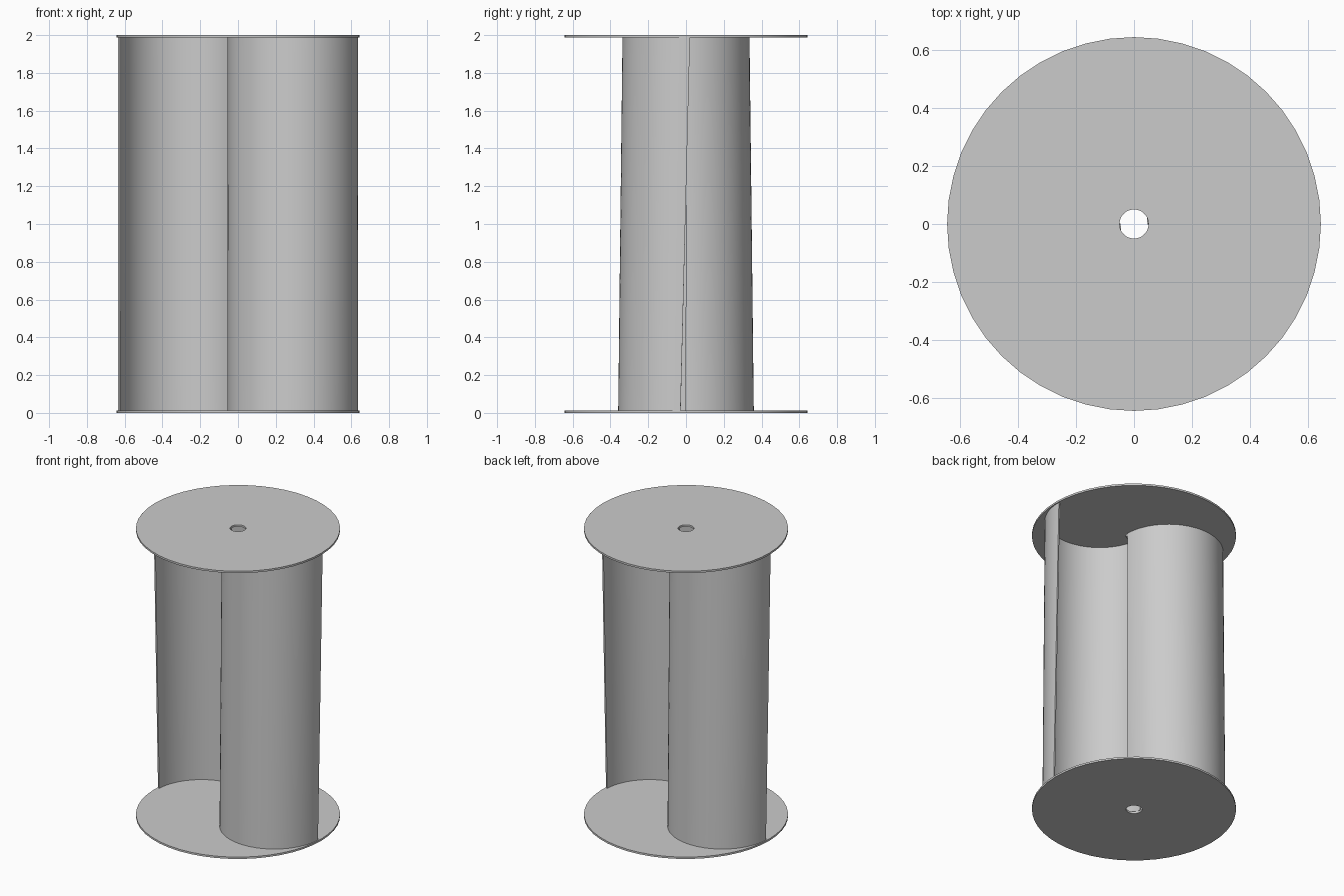
import bpy, bmesh
from math import sin, cos, pi, radians

if "Cube" in bpy.data.objects:
    bpy.data.objects.remove(bpy.data.objects["Cube"])

H, PLATE_T = 2.0, 0.013          # overall height, end plate thickness
PLATE_R, HOLE_R = 0.643, 0.05
BLADE_R, BLADE_T, OFFSET = 0.346, 0.01, 0.29
TWIST_LOW, TWIST_HIGH = -2.6, 1.9  # slight blade twist in degrees


def make_object(name, bm):
    bmesh.ops.recalc_face_normals(bm, faces=bm.faces)
    mesh = bpy.data.meshes.new(name)
    bm.to_mesh(mesh)
    bm.free()
    obj = bpy.data.objects.new(name, mesh)
    bpy.context.collection.objects.link(obj)
    bpy.context.view_layer.objects.active = obj
    obj.select_set(True)
    bpy.ops.object.shade_smooth_by_angle(angle=radians(30))
    obj.select_set(False)
    return obj


def bridge(bm, rings):
    """Skin a closed loop of vertex rings; each ring is itself closed."""
    for a, b in zip(rings, rings[1:]):
        n = len(a)
        for i in range(n):
            j = (i + 1) % n
            bm.faces.new((a[i], a[j], b[j], b[i]))


def end_plate(name, z, sides=48):
    bm = bmesh.new()
    profile = [(HOLE_R, z), (PLATE_R, z), (PLATE_R, z + PLATE_T), (HOLE_R, z + PLATE_T)]
    rings = [[bm.verts.new((r * cos(2 * pi * i / sides), r * sin(2 * pi * i / sides), h))
              for i in range(sides)] for r, h in profile]
    bridge(bm, rings + rings[:1])
    make_object(name, bm)


def blade(name, turn, segs=40, levels=12):
    # half-round sheet section, outer arc then inner arc back
    arc = [pi + pi * i / segs for i in range(segs + 1)]
    section = [(OFFSET + r * cos(a), r * sin(a))
               for r, angles in ((BLADE_R, arc), (BLADE_R - BLADE_T, arc[::-1]))
               for a in angles]
    bm = bmesh.new()
    rings = []
    for k in range(levels + 1):
        t = k / levels
        z = PLATE_T + t * (H - 2 * PLATE_T)
        w = turn + radians(TWIST_LOW + t * (TWIST_HIGH - TWIST_LOW))
        rings.append([bm.verts.new((x * cos(w) - y * sin(w), x * sin(w) + y * cos(w), z))
                      for x, y in section])
    bridge(bm, rings)
    # cap both ends with quads across the sheet thickness
    n = len(section)
    for ring in (rings[0], rings[-1]):
        for i in range(segs):
            bm.faces.new((ring[i], ring[i + 1], ring[n - 2 - i], ring[n - 1 - i]))
    make_object(name, bm)


# End plates with shaft holes
end_plate("bottom_plate", 0.0)
end_plate("top_plate", H - PLATE_T)

# Two overlapping rotor blades, half a turn apart
blade("front_blade", 0.0)
blade("back_blade", pi)
